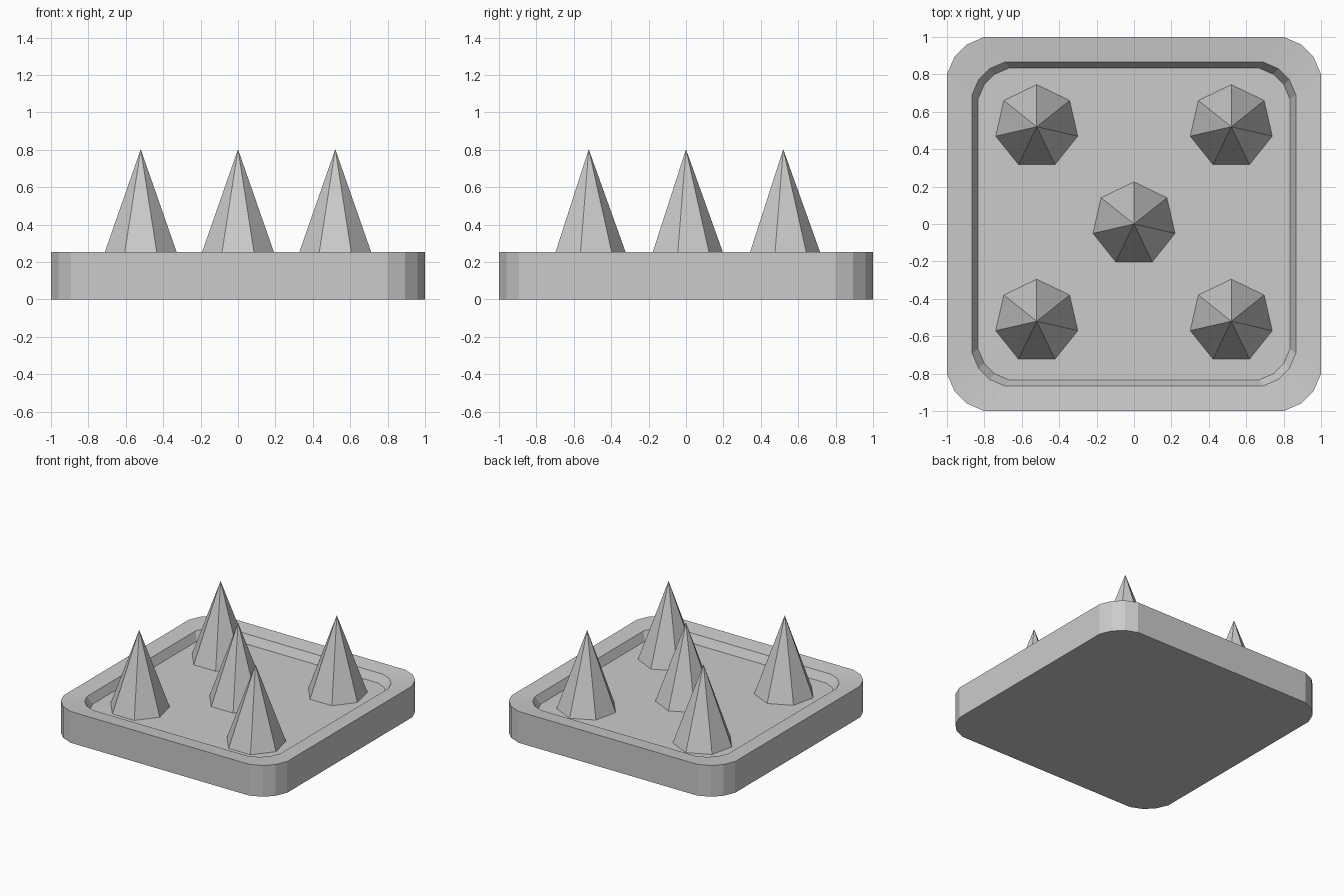
import bpy, bmesh
from math import pi, sin, cos

if "Cube" in bpy.data.objects:
    bpy.data.objects.remove(bpy.data.objects["Cube"])

# Quarter corner of the rounded square, repeated four times around z
CORNER = [(1, .8), (.96, .893), (.893, .96), (.8, 1)]


def outline():
    pts = []
    quarter = CORNER
    for _ in range(4):
        pts += quarter
        quarter = [(-y, x) for x, y in quarter]
    return pts


def finish(bm, name):
    bmesh.ops.recalc_face_normals(bm, faces=bm.faces)
    mesh = bpy.data.meshes.new(name)
    bm.to_mesh(mesh)
    bm.free()
    obj = bpy.data.objects.new(name, mesh)
    bpy.context.collection.objects.link(obj)
    return obj


# Base plate: stacked outlines (scale, z) for wall, dished rim and sunken floor
bm = bmesh.new()
rings = [[bm.verts.new((x * s, y * s, z)) for x, y in outline()]
         for s, z in [(1, 0), (1, .253), (.865, .24), (.834, .175)]]
for a, b in zip(rings, rings[1:]):
    for i in range(len(a)):
        j = (i + 1) % len(a)
        bm.faces.new((a[i], a[j], b[j], b[i]))
bm.faces.new(rings[0])
bm.faces.new(rings[-1])
finish(bm, "base_plate")


# Seven-sided spikes, one corner pointing to the back
def spike(name, cx, cy, radius=.225, floor=.175, tip=.803):
    bm = bmesh.new()
    ring = [bm.verts.new((cx + radius * cos(pi / 2 + k * 2 * pi / 7),
                          cy + radius * sin(pi / 2 + k * 2 * pi / 7), floor))
            for k in range(7)]
    top = bm.verts.new((cx, cy, tip))
    for k in range(7):
        bm.faces.new((ring[k], ring[(k + 1) % 7], top))
    bm.faces.new(ring)
    finish(bm, name)


spike("spike_center", 0, 0)
for n, (sx, sy) in enumerate([(-1, -1), (1, -1), (1, 1), (-1, 1)], 1):
    spike(f"spike_corner_{n}", .52 * sx, .52 * sy)
